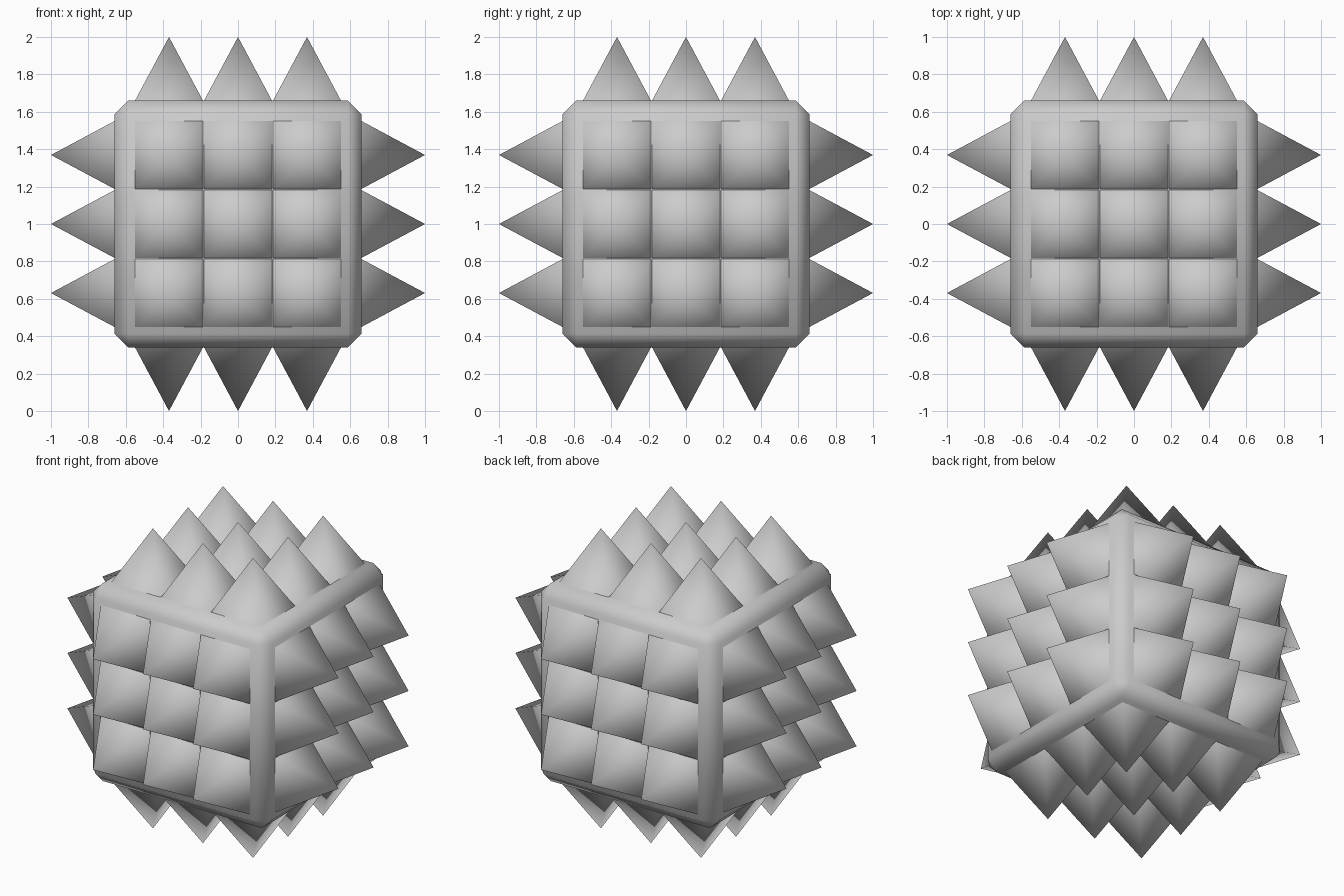
import bpy, bmesh, math
from mathutils import Matrix, Vector

if "Cube" in bpy.data.objects:
    bpy.data.objects.remove(bpy.data.objects["Cube"])

HALF, BEVEL = 0.659, 0.072       # core half size and chamfer setback
PITCH, BASE = 0.369, 0.182       # spike spacing and base half width
CENTRE = Vector((0, 0, 1))


def make_object(name, bm):
    for f in bm.faces:
        f.smooth = True
    me = bpy.data.meshes.new(name)
    bm.to_mesh(me)
    bm.free()
    ob = bpy.data.objects.new(name, me)
    bpy.context.collection.objects.link(ob)
    ob.location = CENTRE
    return ob


# Chamfered, smooth-shaded core cube
bm = bmesh.new()
bmesh.ops.create_cube(bm, size=2 * HALF)
bmesh.ops.bevel(bm, geom=bm.edges[:], offset=BEVEL, segments=1,
                affect='EDGES', profile=0.5)
make_object("core_block", bm)

# 3 x 3 four-sided spikes on each of the six faces
sides = {
    "top": Matrix.Identity(4),
    "bottom": Matrix.Rotation(math.pi, 4, 'X'),
    "front": Matrix.Rotation(math.pi / 2, 4, 'X'),
    "back": Matrix.Rotation(-math.pi / 2, 4, 'X'),
    "right": Matrix.Rotation(math.pi / 2, 4, 'Y'),
    "left": Matrix.Rotation(-math.pi / 2, 4, 'Y'),
}
height = 1 - HALF
for side, turn in sides.items():
    bm = bmesh.new()
    for i in (-1, 0, 1):
        for j in (-1, 0, 1):
            place = Matrix.Translation((i * PITCH, j * PITCH, HALF + height / 2))
            bmesh.ops.create_cone(
                bm, cap_ends=False, segments=4, radius1=BASE * math.sqrt(2),
                radius2=0, depth=height,
                matrix=turn @ place @ Matrix.Rotation(math.pi / 4, 4, 'Z'))
    bmesh.ops.remove_doubles(bm, verts=bm.verts[:], dist=0.0005)
    bmesh.ops.recalc_face_normals(bm, faces=bm.faces[:])
    make_object(side + "_spikes", bm)
